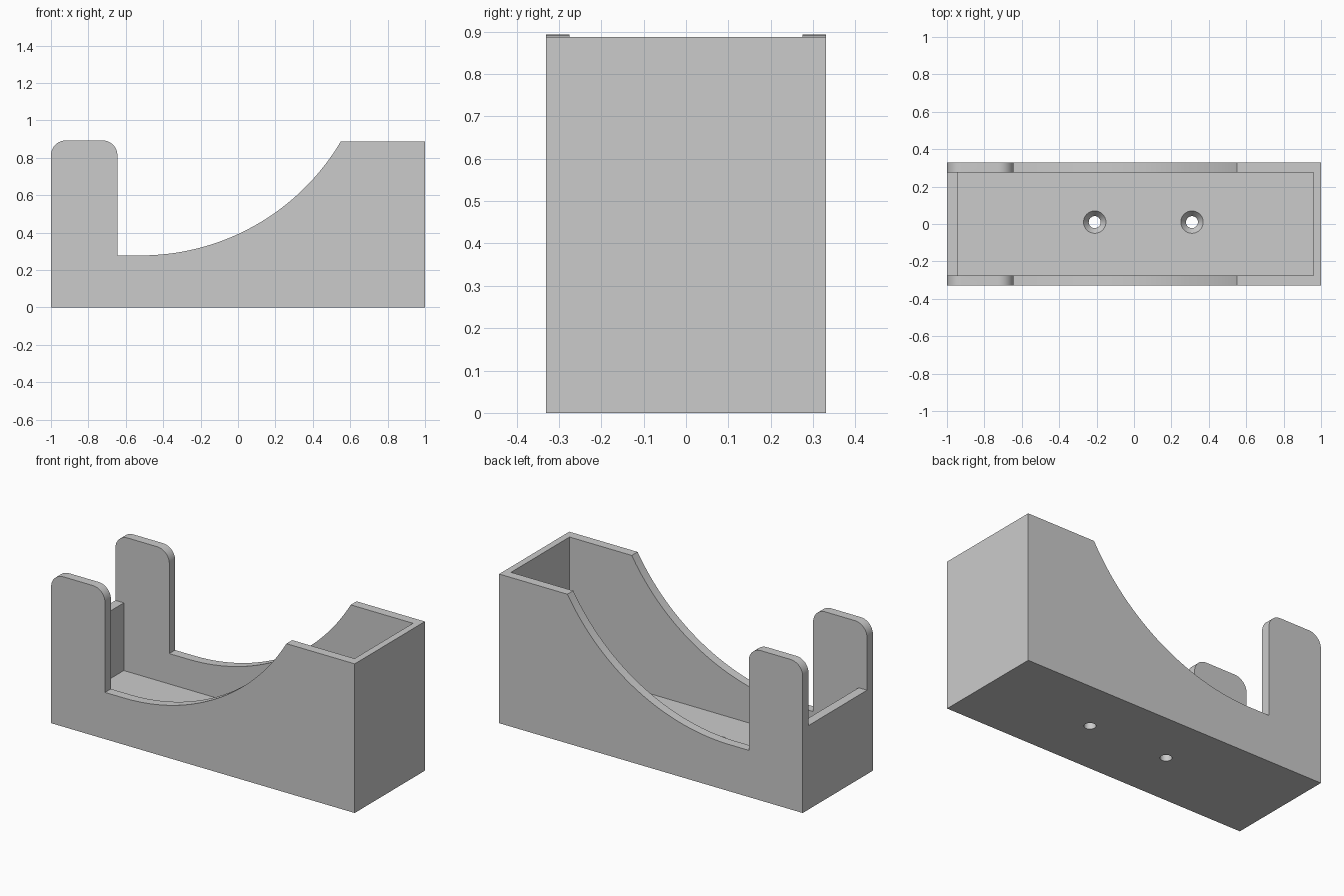
import bpy, bmesh, math

cube = bpy.data.objects.get("Cube")
if cube:
    bpy.data.objects.remove(cube, do_unlink=True)

HALF_Y, INNER_Y = 0.33, 0.275
FLOOR, RIM, POST_TOP, SADDLE = 0.097, 0.888, 0.893, 0.278
POST_X, CORNER = -0.645, 0.08

grey = bpy.data.materials.new("plain grey")
grey.use_nodes = True
grey.diffuse_color = (0.6, 0.6, 0.6, 1)
grey.node_tree.nodes["Principled BSDF"].inputs["Base Color"].default_value = (0.6, 0.6, 0.6, 1)


def make_object(name, bm):
    bmesh.ops.recalc_face_normals(bm, faces=bm.faces)
    mesh = bpy.data.meshes.new(name)
    bm.to_mesh(mesh)
    bm.free()
    mesh.materials.append(grey)
    obj = bpy.data.objects.new(name, mesh)
    bpy.context.collection.objects.link(obj)
    return obj


def extrude_profile(name, points, y0, y1):
    bm = bmesh.new()
    face = bm.faces.new([bm.verts.new((x, y0, z)) for x, z in points])
    new = bmesh.ops.extrude_face_region(bm, geom=[face])["geom"]
    verts = [v for v in new if isinstance(v, bmesh.types.BMVert)]
    bmesh.ops.translate(bm, verts=verts, vec=(0, y1 - y0, 0))
    return make_object(name, bm)


def box(name, x0, x1, z0, z1):
    return extrude_profile(name, [(x0, z0), (x1, z0), (x1, z1), (x0, z1)], -INNER_Y, INNER_Y)


def arc(cx, cz, r, a0, a1, steps):
    angles = [math.radians(a0 + (a1 - a0) * i / steps) for i in range(steps + 1)]
    return [(cx + r * math.cos(a), cz + r * math.sin(a)) for a in angles]


def screw_hole(name, x, y):
    # Straight bore that widens into a countersink at the floor
    rings = [(-0.05, 0.032), (0.06, 0.032), (FLOOR, 0.06), (FLOOR + 0.05, 0.06)]
    bm = bmesh.new()
    n = 32
    loops = [[bm.verts.new((x + r * math.cos(math.tau * i / n), y + r * math.sin(math.tau * i / n), z))
              for i in range(n)] for z, r in rings]
    for low, high in zip(loops, loops[1:]):
        for i in range(n):
            j = (i + 1) % n
            bm.faces.new((low[i], low[j], high[j], high[i]))
    bm.faces.new(loops[0])
    bm.faces.new(loops[-1])
    return make_object(name, bm)


# Side outline: base, high end, curved saddle, rounded post
saddle_x, end_x = -0.52, 0.55
rise, run = RIM - SADDLE, end_x - saddle_x
radius = (run ** 2 + rise ** 2) / (2 * rise)
sweep = math.degrees(math.asin(run / radius))
outline = [(-1, 0), (1, 0), (1, RIM)]
outline += arc(saddle_x, SADDLE + radius, radius, -90 + sweep, -90, 48)
outline += [(POST_X, SADDLE)]
outline += arc(POST_X - CORNER, POST_TOP - CORNER, CORNER, 0, 90, 12)
outline += arc(-1 + CORNER, POST_TOP - CORNER, CORNER, 90, 180, 12)
holder = extrude_profile("holder_body", outline, -HALF_Y, HALF_Y)

# Hollow tray, lowered end wall and two screw holes
cutters = [
    box("tray_cutter", -0.945, 0.96, FLOOR, 1.5),
    box("end_wall_cutter", -1.2, -0.9, 0.5, 1.4),
    screw_hole("screw_hole_cutter_a", -0.21, 0.01),
    screw_hole("screw_hole_cutter_b", 0.31, 0.01),
]
bpy.ops.object.select_all(action="DESELECT")
bpy.context.view_layer.objects.active = holder
holder.select_set(True)
for cutter in cutters:
    cutter.hide_render = True
    mod = holder.modifiers.new(cutter.name, "BOOLEAN")
    mod.operation = "DIFFERENCE"
    mod.solver = "EXACT"
    mod.object = cutter
    bpy.ops.object.modifier_apply(modifier=mod.name)
    bpy.data.objects.remove(cutter, do_unlink=True)

bpy.ops.object.shade_smooth_by_angle(angle=math.radians(25))
